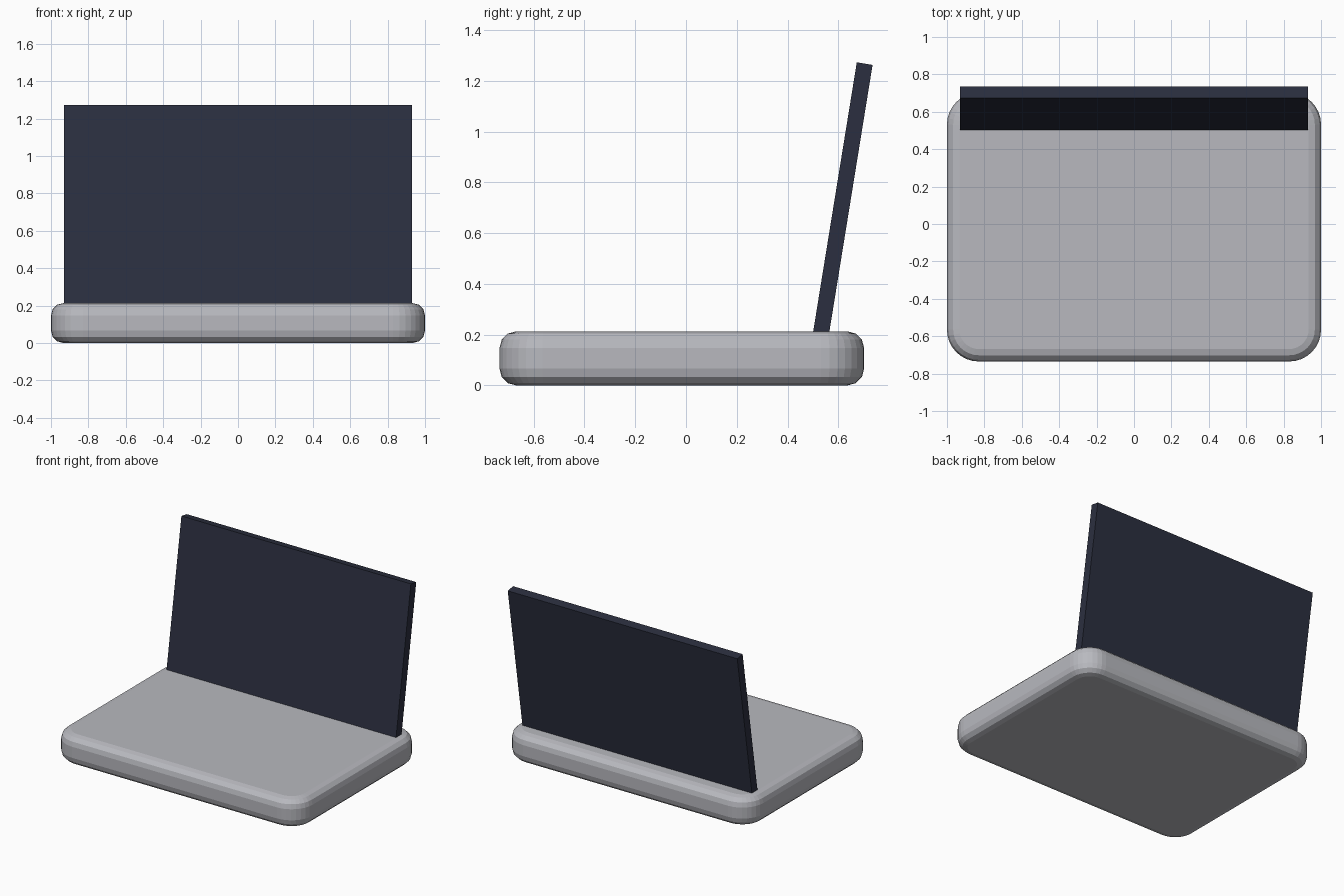
import bpy, bmesh, math
from mathutils import Matrix, Vector

if "Cube" in bpy.data.objects:
    bpy.data.objects.remove(bpy.data.objects["Cube"])


def material(name, colour):
    mat = bpy.data.materials.new(name)
    mat.diffuse_color = (*colour, 1)
    mat.use_nodes = True
    mat.node_tree.nodes["Principled BSDF"].inputs["Base Color"].default_value = mat.diffuse_color
    return mat


def finish(name, bm, mat):
    bmesh.ops.recalc_face_normals(bm, faces=bm.faces[:])
    mesh = bpy.data.meshes.new(name)
    bm.to_mesh(mesh)
    bm.free()
    obj = bpy.data.objects.new(name, mesh)
    bpy.context.collection.objects.link(obj)
    mesh.materials.append(mat)
    return obj


def box(size, centre):
    bm = bmesh.new()
    bmesh.ops.create_cube(bm, size=1)
    bmesh.ops.scale(bm, vec=size, verts=bm.verts[:])
    bmesh.ops.translate(bm, vec=centre, verts=bm.verts[:])
    return bm


def bevel(bm, edges, radius, segments):
    bmesh.ops.bevel(bm, geom=edges, offset=radius, offset_type='OFFSET',
                    segments=segments, profile=0.5, affect='EDGES')


# Keyboard base: rounded plan corners, then rounded top and bottom rims
Y0, Y1, H = -0.735, 0.702, 0.213
bm = box((2, Y1 - Y0, H), (0, (Y0 + Y1) / 2, H / 2))
bevel(bm, [e for e in bm.edges
           if abs(e.verts[0].co.z - e.verts[1].co.z) > 0.1], 0.17, 8)
bevel(bm, [e for e in bm.edges
           if abs(e.verts[0].co.z - e.verts[1].co.z) < 1e-4], 0.066, 3)
finish("base", bm, material("cool_grey", (0.48, 0.485, 0.52)))

# Screen: thin slab leaning back, foot sunk slightly into the base
TILT, THICK, LENGTH = math.radians(9.2), 0.063, 1.105
bm = box((1.86, THICK, LENGTH), (0, THICK / 2, -LENGTH / 2))
top_front = Vector((0, 0.673, 1.273))
bmesh.ops.transform(bm, verts=bm.verts[:],
                    matrix=Matrix.Translation(top_front) @ Matrix.Rotation(-TILT, 4, 'X'))
finish("screen", bm, material("dark_navy", (0.024, 0.028, 0.05)))
